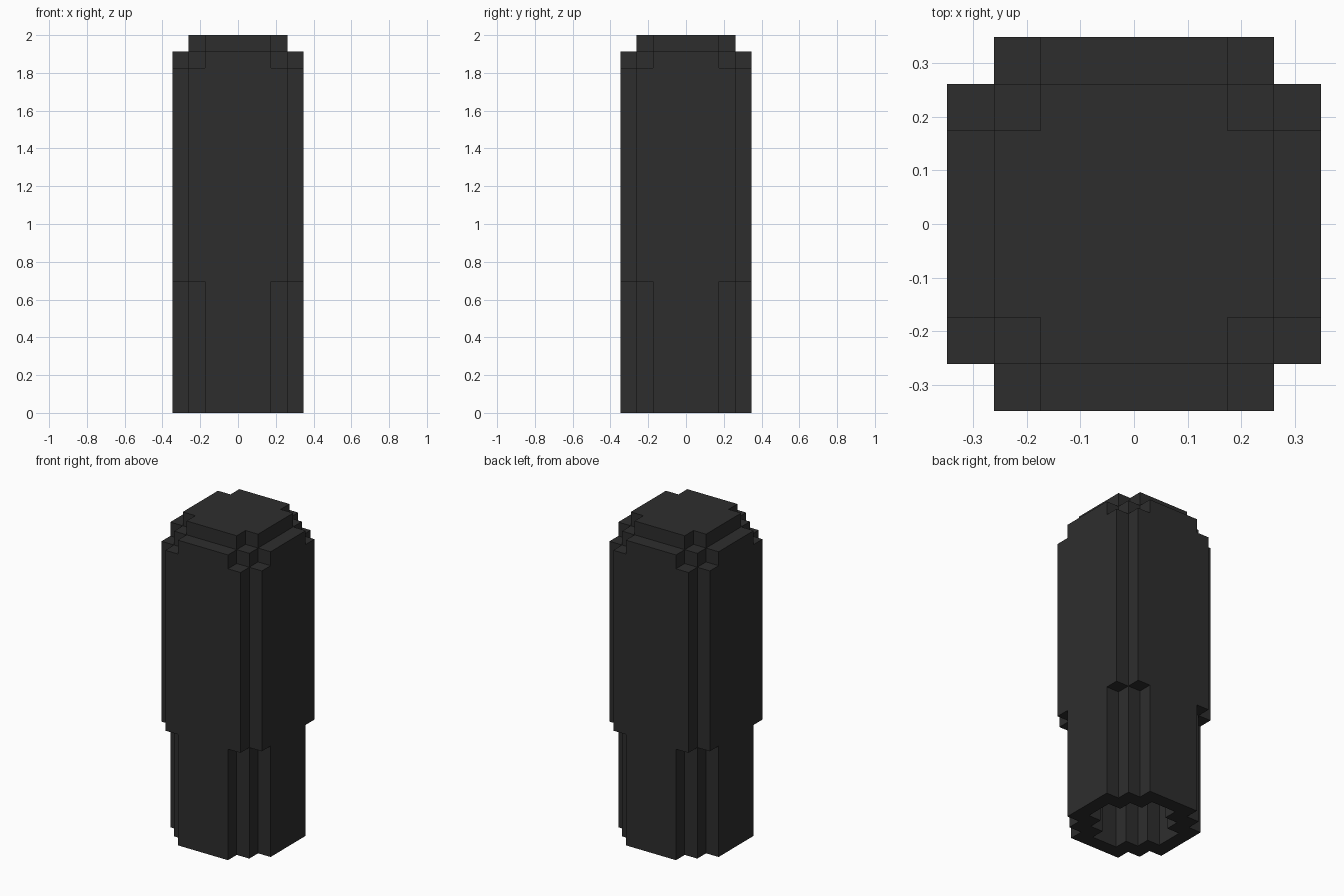
import bpy
import bmesh

cube = bpy.data.objects.get("Cube")
if cube:
    bpy.data.objects.remove(cube)

U = 2 / 23  # one block

charcoal = bpy.data.materials.new("charcoal")
charcoal.use_nodes = True
colour = (0.027, 0.027, 0.027, 1)
charcoal.diffuse_color = colour
bsdf = charcoal.node_tree.nodes["Principled BSDF"]
bsdf.inputs["Base Color"].default_value = colour


def stair_outline(half, steps):
    """Square outline whose corners are cut back in single-block steps."""
    quarter = []
    for i in range(steps + 1):
        quarter.append((half - i, half - steps + i))
        if i < steps:
            quarter.append((half - i - 1, half - steps + i))
    points = []
    for turn in range(4):
        points += quarter
        quarter = [(-y, x) for x, y in quarter]
    return points


def section(name, bottom, top, outer, inner=None):
    """Upright prism with stepped corners and an optional hollow core."""
    bm = bmesh.new()
    edges = []
    for shape in (outer, inner):
        if shape:
            verts = [bm.verts.new((x * U, y * U, bottom * U))
                     for x, y in stair_outline(*shape)]
            edges += [bm.edges.new((verts[i - 1], verts[i]))
                      for i in range(len(verts))]
    if inner:
        bmesh.ops.triangle_fill(bm, edges=edges, use_beauty=True,
                                use_dissolve=False, normal=(0, 0, 1))
    else:
        bm.faces.new(verts)
    raised = bmesh.ops.extrude_face_region(bm, geom=bm.faces[:],
                                           use_keep_orig=True)
    moved = [g for g in raised["geom"] if isinstance(g, bmesh.types.BMVert)]
    bmesh.ops.translate(bm, verts=moved, vec=(0, 0, (top - bottom) * U))
    bmesh.ops.recalc_face_normals(bm, faces=bm.faces[:])
    mesh = bpy.data.meshes.new(name)
    bm.to_mesh(mesh)
    bm.free()
    mesh.materials.append(charcoal)
    bpy.context.collection.objects.link(bpy.data.objects.new(name, mesh))


# Narrow hollow grip, wide body, stepped shoulder and closed cap
section("lower_grip", 0, 8, (4, 2), (3, 2))
section("main_body", 8, 21, (4, 1), (3, 2))
section("shoulder", 21, 22, (4, 2), (2, 1))
section("top_cap", 22, 23, (3, 1))
